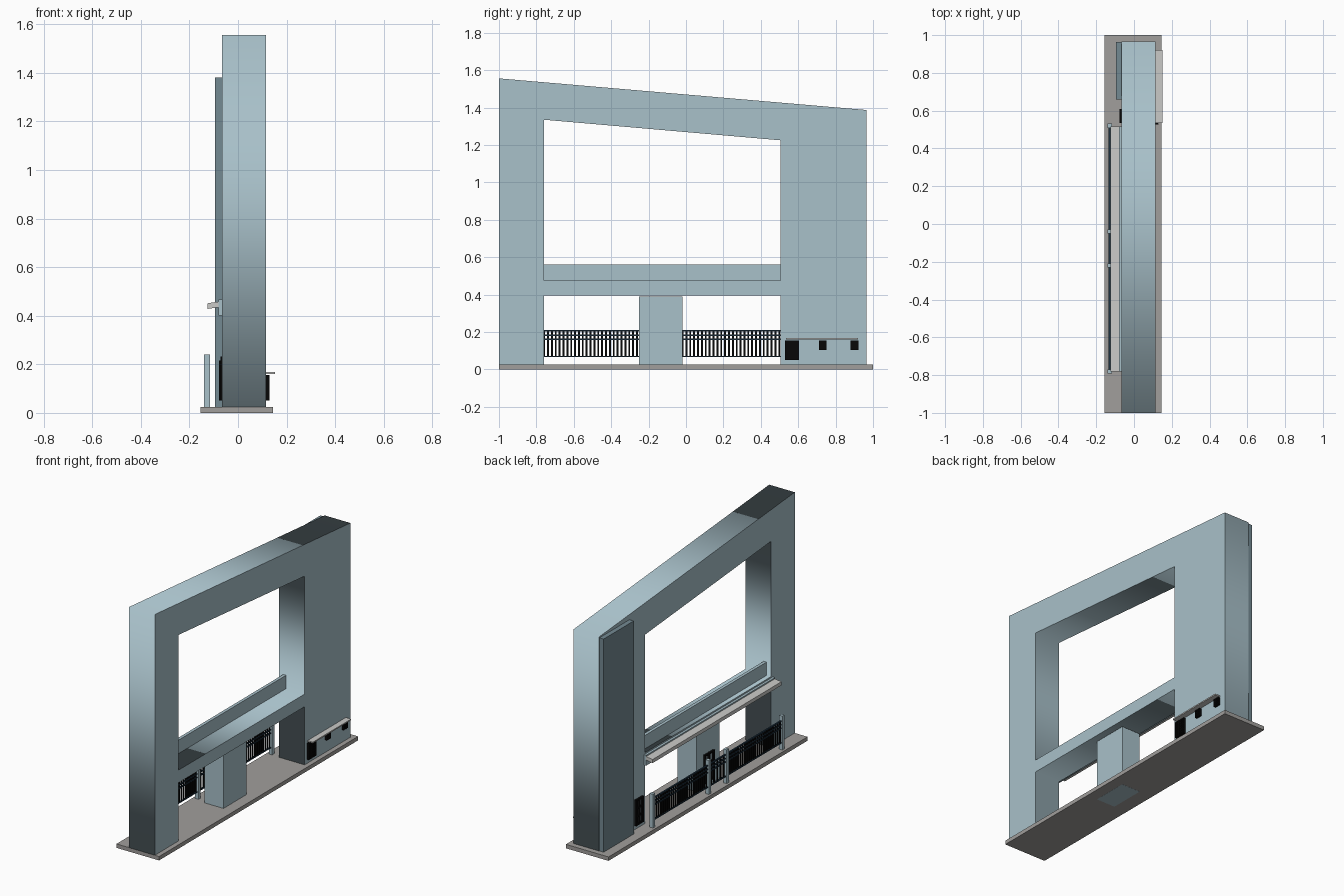
import bpy, bmesh
from mathutils import Matrix

if "Cube" in bpy.data.objects:
    bpy.data.objects.remove(bpy.data.objects["Cube"])


def material(name, rgb):
    lin = [c / 12.92 if c <= 0.04045 else ((c + 0.055) / 1.055) ** 2.4 for c in rgb]
    m = bpy.data.materials.new(name)
    m.diffuse_color = (*lin, 1)
    m.use_nodes = True
    m.node_tree.nodes["Principled BSDF"].inputs["Base Color"].default_value = m.diffuse_color
    return m


BLUE = material("pale blue", (0.66, 0.755, 0.79))
SLATE = material("slate blue", (0.455, 0.54, 0.575))
STONE = material("stone grey", (0.63, 0.62, 0.61))
LIGHT = material("light grey", (0.79, 0.79, 0.78))
BLACK = material("black", (0.03, 0.03, 0.03))
NAVY = material("dark navy", (0.11, 0.19, 0.25))


def boxes(name, mat, *spans):
    """One object from boxes given as (x0, x1, y0, y1, z0, z1)."""
    bm = bmesh.new()
    for x0, x1, y0, y1, z0, z1 in spans:
        m = Matrix.Translation(((x0 + x1) / 2, (y0 + y1) / 2, (z0 + z1) / 2))
        m = m @ Matrix.Diagonal((x1 - x0, y1 - y0, z1 - z0, 1))
        bmesh.ops.create_cube(bm, size=1, matrix=m)
    return finish(name, mat, bm)


def finish(name, mat, bm):
    me = bpy.data.meshes.new(name)
    bm.to_mesh(me)
    bm.free()
    me.materials.append(mat)
    ob = bpy.data.objects.new(name, me)
    bpy.context.collection.objects.link(ob)
    return ob


def prism(name, mat, loops, x0, x1):
    """Extrude closed (y, z) outlines along x; inner loops become holes."""
    cu = bpy.data.curves.new(name + "_profile", 'CURVE')
    cu.dimensions = '2D'
    cu.fill_mode = 'BOTH'
    cu.extrude = (x1 - x0) / 2
    for pts in loops:
        s = cu.splines.new('POLY')
        s.points.add(len(pts) - 1)
        for p, (y, z) in zip(s.points, pts):
            p.co = (y, z, 0, 1)
        s.use_cyclic_u = True
    tmp = bpy.data.objects.new(name + "_profile", cu)
    bpy.context.collection.objects.link(tmp)
    dg = bpy.context.evaluated_depsgraph_get()
    me = bpy.data.meshes.new_from_object(tmp.evaluated_get(dg))
    bpy.data.objects.remove(tmp)
    bm = bmesh.new()
    bm.from_mesh(me)
    bmesh.ops.remove_doubles(bm, verts=bm.verts, dist=1e-5)
    for v in bm.verts:  # profile plane to world
        y, z, x = v.co
        v.co = ((x0 + x1) / 2 + x, y, z)
    bmesh.ops.recalc_face_normals(bm, faces=bm.faces)
    return finish(name, mat, bm)


def lattice(x0, x1, y0, y1, z0, z1, ny, nz, t):
    """Bars of a grille with ny by nz panes."""
    out = []
    for i in range(ny + 1):
        y = y0 + (y1 - y0 - t) * i / ny
        out.append((x0, x1, y, y + t, z0, z1))
    for i in range(nz + 1):
        z = z0 + (z1 - z0 - t) * i / nz
        out.append((x0 + 0.001, x1 - 0.001, y0, y1, z, z + t))
    return out


# Ground slab and the big sloped frame with its two openings
boxes("base_slab", STONE, (-0.155, 0.145, -1, 1, 0, 0.025))
prism("main_frame", BLUE, [
    [(-1, 0.025), (-0.76, 0.025), (-0.76, 0.395), (0.505, 0.395), (0.505, 0.025),
     (0.965, 0.025), (0.965, 1.387), (-1, 1.556)],
    [(-0.76, 0.475), (0.505, 0.475), (0.505, 1.225), (-0.76, 1.335)]], -0.065, 0.115)

# Parapet, booth, rear panel and beam trim
boxes("parapet", BLUE, (-0.035, -0.015, -0.76, 0.505, 0.475, 0.56))
boxes("booth", BLUE, (-0.06, 0.073, -0.25, -0.02, -0.0005, 0.39))
boxes("rear_panel", SLATE, (-0.095, -0.065, 0.66, 0.963, 0.025, 1.38))
boxes("beam_trim", BLUE, (-0.08, -0.065, -0.78, 0.515, 0.40, 0.466))

# Sloping entrance canopy: box sheared down toward its outer edge
canopy = boxes("entrance_canopy", LIGHT, (-0.125, -0.066, -0.78, 0.515, 0.437, 0.46))
for v in canopy.data.vertices:
    v.co.z += (v.co.x + 0.066) * 0.15

# Fence posts
POSTS = (-0.78, -0.22, -0.04, 0.52)
boxes("fence_posts", BLUE,
      *[(-0.14, -0.116, y - 0.011, y + 0.011, 0.025, 0.24) for y in POSTS])

# Fence rails and bars, with a more open gate in the middle
rails, bars = [], []
for k, (a, b) in enumerate(zip(POSTS, POSTS[1:])):
    a, b = a + 0.011, b - 0.011
    rails += [(-0.134, -0.124, a, b, z, z + 0.007) for z in (0.066, 0.158, 0.18, 0.203)]
    n = 5 if k == 1 else 26
    for i in range(n):
        y = a + (b - a) * (i + 0.5) / n
        bars.append((-0.132, -0.126, y - 0.005, y + 0.005, 0.066, 0.207))
boxes("fence_rails", NAVY, *rails)
boxes("fence_bars", BLACK, *bars)

# Rear doors on the wide pillar and the booth
boxes("pillar_door", BLACK, *lattice(-0.078, -0.065, 0.535, 0.61, 0.05, 0.215, 2, 3, 0.011))
boxes("booth_door", BLACK, *lattice(-0.073, -0.06, -0.185, -0.09, 0.05, 0.232, 2, 3, 0.011))

# Barred windows on the front of the wide pillar, under a small ledge
windows = []
for y0, y1, z0, ny, nz in ((0.528, 0.605, 0.05, 5, 6), (0.71, 0.75, 0.105, 3, 3),
                           (0.88, 0.922, 0.105, 3, 3)):
    windows.append((0.115, 0.122, y0, y1, z0, 0.155))
    windows += lattice(0.115, 0.129, y0, y1, z0, 0.155, ny, nz, 0.005)
boxes("pillar_windows", BLACK, *windows)
boxes("window_ledge", LIGHT, (0.115, 0.152, 0.535, 0.92, 0.16, 0.168))
